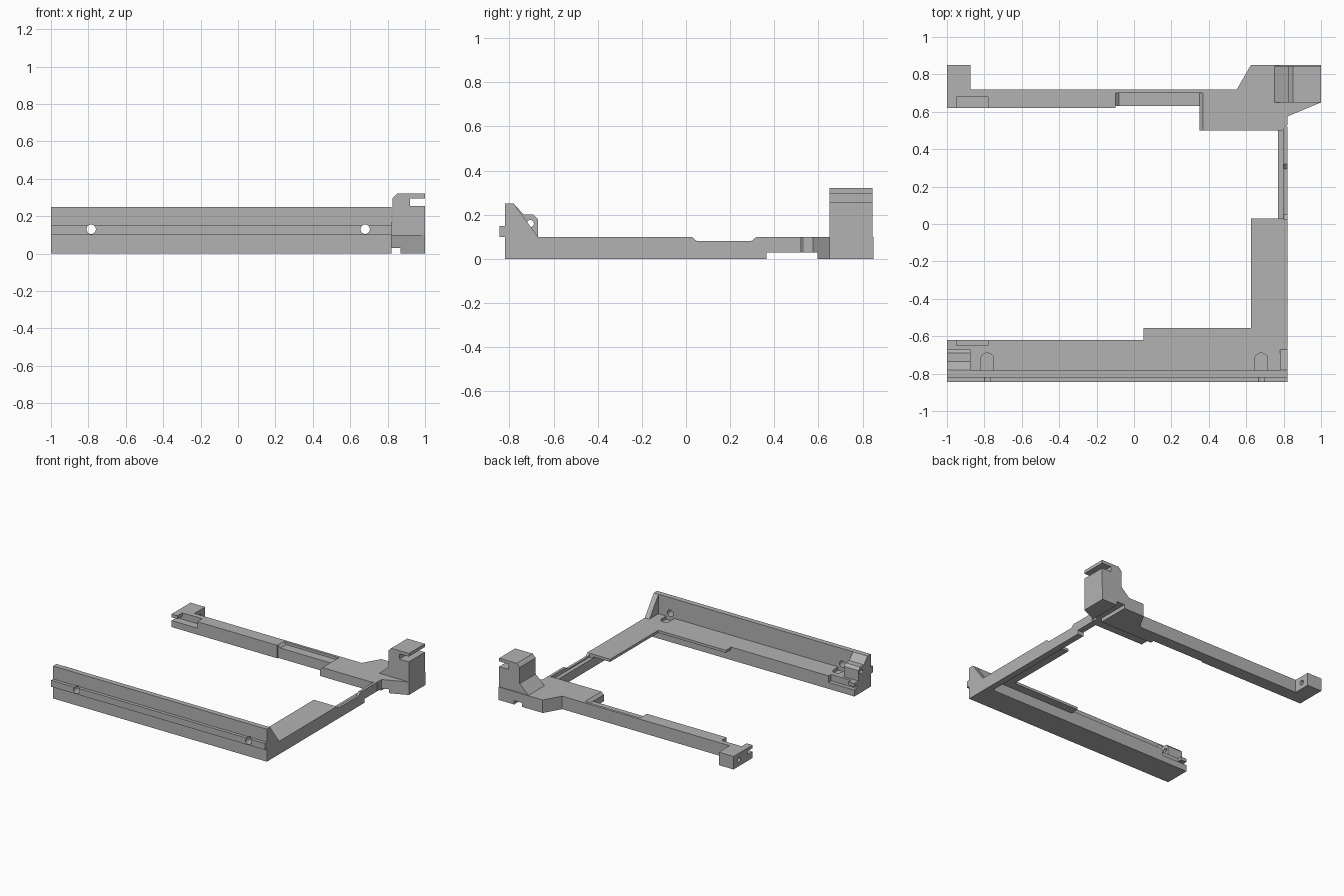
import bpy, bmesh, math
from mathutils import Vector

cube = bpy.data.objects.get("Cube")
if cube:
    bpy.data.objects.remove(cube, do_unlink=True)

grey = bpy.data.materials.new("plain_grey")
grey.use_nodes = True
grey.diffuse_color = (0.45, 0.45, 0.45, 1)
grey.node_tree.nodes["Principled BSDF"].inputs["Base Color"].default_value = (0.45, 0.45, 0.45, 1)


def prism(name, pts, axis, lo, hi):
    """Extrude a closed profile along an axis from lo to hi."""
    place = {"x": lambda p, t: (t, p[0], p[1]),
             "y": lambda p, t: (p[0], t, p[1]),
             "z": lambda p, t: (p[0], p[1], t)}[axis]
    bm = bmesh.new()
    face = bm.faces.new([bm.verts.new(place(p, lo)) for p in pts])
    out = bmesh.ops.extrude_face_region(bm, geom=[face])
    moved = [g for g in out["geom"] if isinstance(g, bmesh.types.BMVert)]
    bmesh.ops.translate(bm, verts=moved, vec=Vector(place((0, 0), hi - lo)))
    bmesh.ops.recalc_face_normals(bm, faces=bm.faces[:])
    mesh = bpy.data.meshes.new(name)
    bm.to_mesh(mesh)
    bm.free()
    mesh.materials.append(grey)
    obj = bpy.data.objects.new(name, mesh)
    bpy.context.collection.objects.link(obj)
    return obj


def box(name, x, y, z):
    return prism(name, [(x[0], y[0]), (x[1], y[0]), (x[1], y[1]), (x[0], y[1])], "z", *z)


def rod(name, centre, r, axis, lo, hi, n=24):
    ring = [(centre[0] + r * math.cos(i * math.tau / n),
             centre[1] + r * math.sin(i * math.tau / n)) for i in range(n)]
    return prism(name, ring, axis, lo, hi)


def cut(obj, *cutters):
    for c in cutters:
        mod = obj.modifiers.new(c.name, "BOOLEAN")
        mod.operation = "DIFFERENCE"
        mod.solver = "EXACT"
        mod.object = c
        c.hide_render = True
        c.hide_viewport = True
        c.display_type = "WIRE"


# Front rail: upright wall, outer ridge and inner ledge
rail = prism("front_rail", [(-.82, 0), (-.62, 0), (-.62, .1), (-.78, .1), (-.78, .25),
                            (-.82, .25), (-.82, .15), (-.845, .15), (-.845, .1), (-.82, .1)],
             "x", -1, .82)
for i, x in enumerate((-.785, .68)):
    cut(rail, rod(f"screw_hole_cutter_{i}", (x, .13), .025, "y", -.9, -.7),
        rod(f"pocket_end_cutter_{i}", (x, -.725), .035, "z", .075, .2),
        box(f"pocket_cutter_{i}", (x - .035, x + .035), (-.78, -.725), (.075, .2)))
cut(rail, box("front_notch_cutter", (-.95, -.78), (-.65, -.6), (.05, .2)),
    box("front_slot_cutter", (-1.1, -.94), (-.65, -.6), (.05, .075)))

# Rail ends: triangular gusset and drilled end block
prism("rail_gusset", [(-.78, .1), (-.67, .1), (-.78, .25)], "x", .78, .82)
end = prism("rail_end_block", [(-.78, .1), (-.67, .1), (-.67, .18), (-.69, .2),
                               (-.735, .2), (-.78, .25)], "x", -1, -.875)
cut(end, rod("end_block_hole_cutter", (-.705, .16), .016, "x", -1.1, -.8))

# Thin shelf plates in the front corner
box("front_shelf", (.05, .78), (-.62, -.555), (.08, .1))
box("side_shelf", (.625, .78), (-.555, .03), (.08, .1))

# Side bar: tall outer rail with a dip, lower inner rail
prism("side_bar", [(-.62, 0), (.365, 0), (.365, .03), (.52, .03), (.52, .1), (.32, .1),
                   (.295, .08), (.05, .08), (.025, .1), (-.62, .1)], "x", .8, .82)
prism("side_bar_inner", [(-.62, 0), (.365, 0), (.365, .03), (.52, .03), (.52, .07),
                         (.03, .07), (.03, .1), (-.62, .1)], "x", .77, .8)

# Rear bar with its end foot, notch and slot
bar = prism("rear_bar", [(-1, .62), (.36, .62), (.36, .72), (-.875, .72), (-.875, .85), (-1, .85)],
            "z", 0, .1)
recess = prism("recess_cutter", [(-.12, .12), (-.08, .08), (.35, .08), (.39, .12)], "y", .45, .7)
cut(bar, recess, rod("foot_hole_cutter", (.785, .05), .018, "x", -1.1, -.8),
    box("bar_edge_cutter", (-.1, .4), (.6, .63), (-.1, .2)),
    box("rear_notch_cutter", (-.95, -.78), (.6, .68), (.05, .2)),
    box("rear_slot_cutter", (-1.1, -.94), (.6, .68), (.05, .075)))

# Rear corner plate with a groove below
corner = prism("corner_plate", [(.35, .5), (.79, .5), (.82, .53), (.82, .575), (1, .65), (1, .85),
                                (.625, .85), (.55, .72), (.35, .72)], "z", 0, .1)
cut(corner, recess, box("plate_underside_cutter", (.3, .87), (.45, .6), (-.1, .03)),
    box("groove_cutter", (.8, .87), (.45, .9), (-.1, .03)))

# Corner post with sloped foot and hooked top
prism("hook_post", [(.75, .1), (1, .1), (1, .255), (.92, .255), (.92, .295), (1, .295),
                    (1, .32), (.85, .32), (.825, .295), (.825, .17)], "y", .65, .845)
